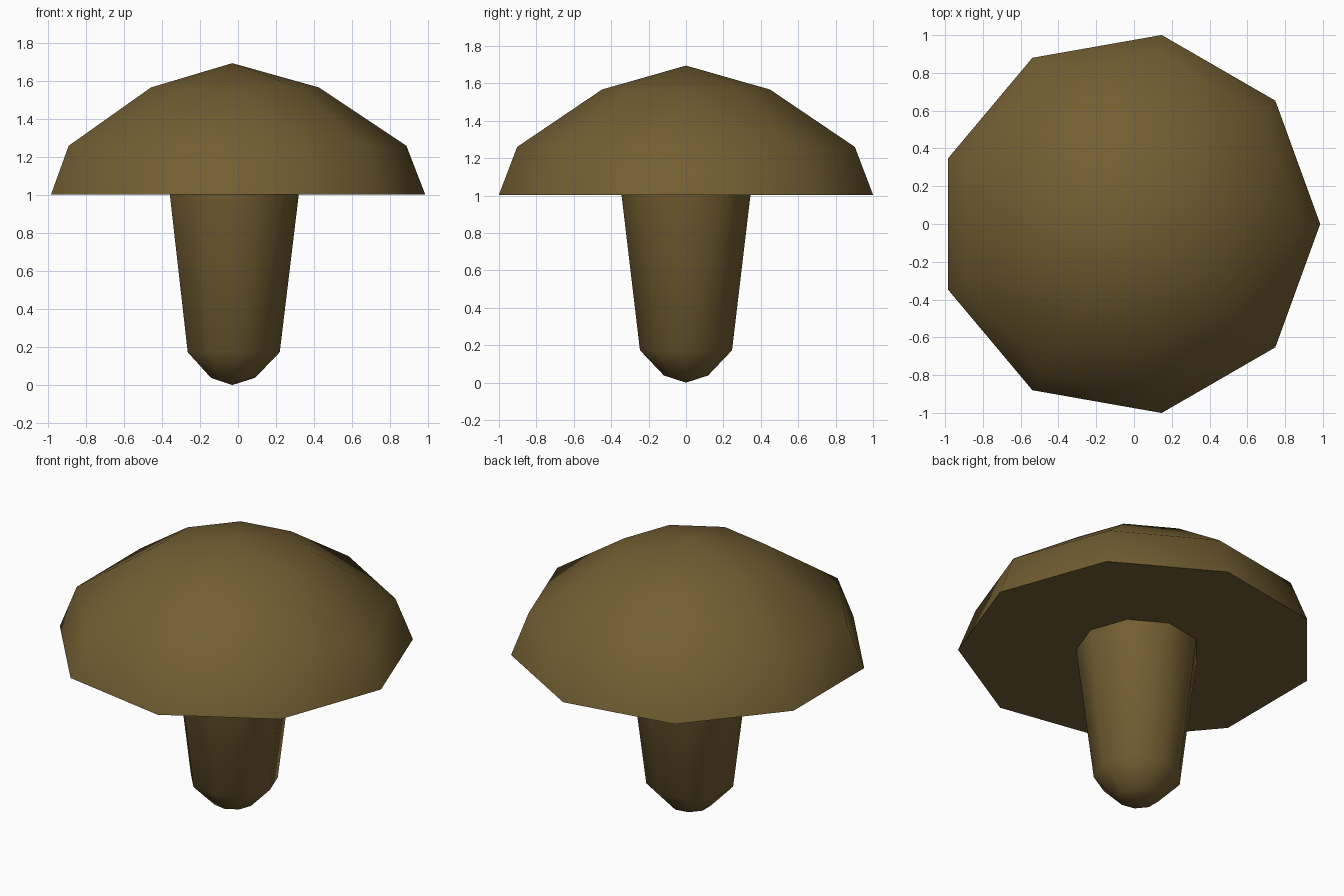
import bpy, bmesh, math

if "Cube" in bpy.data.objects:
    bpy.data.objects.remove(bpy.data.objects["Cube"])

SIDES = 9
CENTRE_X = -0.03

brown = bpy.data.materials.new("mushroom brown")
brown.diffuse_color = (0.171, 0.112, 0.032, 1)
brown.use_nodes = True
brown.node_tree.nodes["Principled BSDF"].inputs["Base Color"].default_value = brown.diffuse_color


def lathe(name, profile, cap_open_end=False):
    """Revolve (radius, z) points into a nine-sided form; radius 0 is a pole."""
    bm = bmesh.new()
    rings = []
    for r, z in profile:
        if r == 0:
            rings.append([bm.verts.new((CENTRE_X, 0, z))] * SIDES)
        else:
            rings.append([bm.verts.new((CENTRE_X + r * math.cos(math.tau * i / SIDES),
                                        r * math.sin(math.tau * i / SIDES), z))
                          for i in range(SIDES)])
    for a, b in zip(rings, rings[1:]):
        for i in range(SIDES):
            j = (i + 1) % SIDES
            bm.faces.new(list(dict.fromkeys((a[i], a[j], b[j], b[i]))))
    if cap_open_end:
        bm.faces.new(rings[0][::-1])
    bmesh.ops.recalc_face_normals(bm, faces=bm.faces)
    # Round shading on the sides, crisp rim where the flat underside meets them
    for f in bm.faces:
        f.smooth = True
    for e in bm.edges:
        if len(e.link_faces) == 2 and e.calc_face_angle() > math.radians(60):
            e.smooth = False
    mesh = bpy.data.meshes.new(name)
    bm.to_mesh(mesh)
    bm.free()
    mesh.materials.append(brown)
    obj = bpy.data.objects.new(name, mesh)
    bpy.context.collection.objects.link(obj)
    return obj


# Domed cap with a flat underside
lathe("cap", [(1.016, 1.003), (0.917, 1.26), (0.456, 1.567), (0, 1.695)], True)

# Stem tapering down to a blunt rounded foot
lathe("stem", [(0, 0), (0.12, 0.038), (0.25, 0.173), (0.35, 1.003)])
